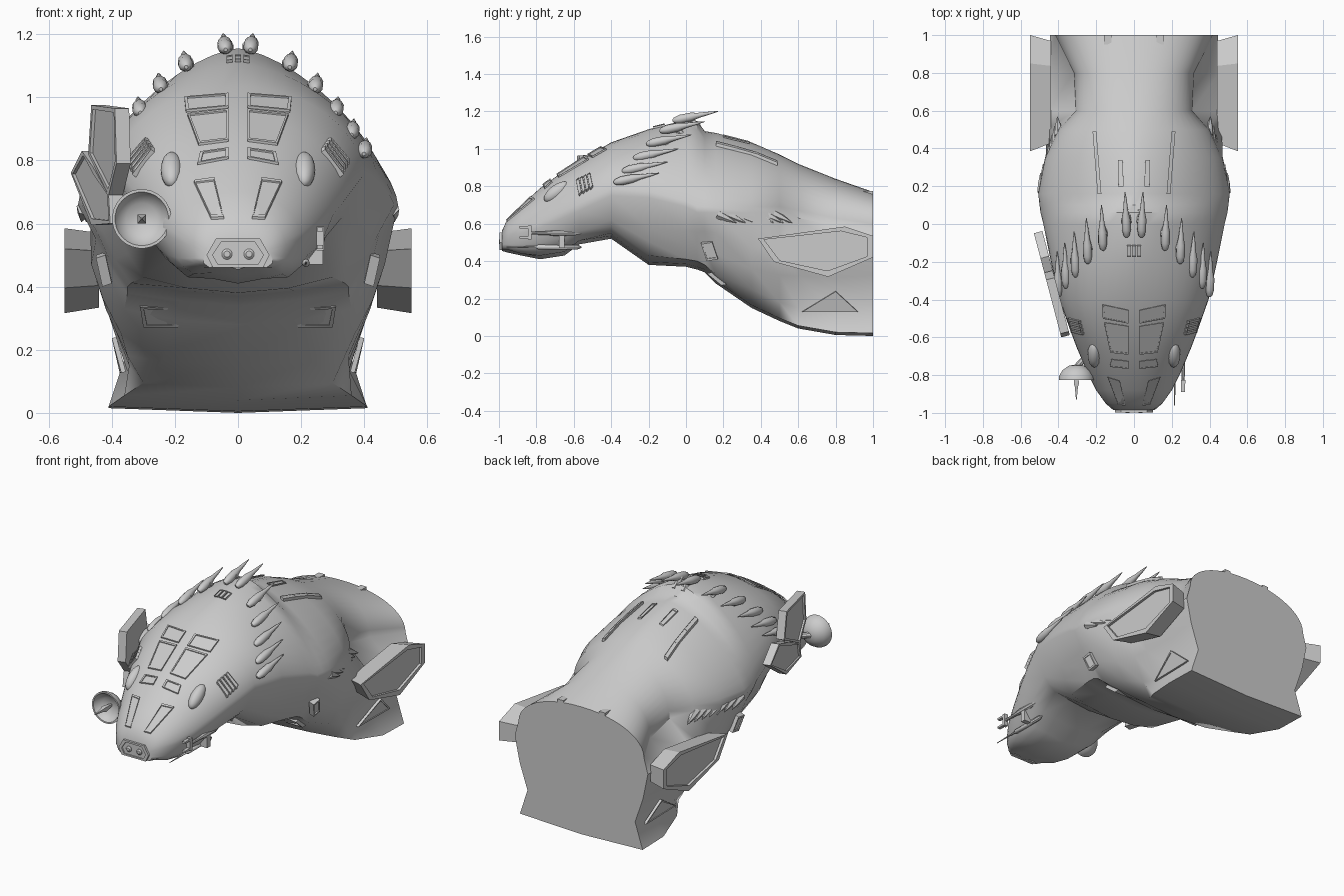
import bpy, bmesh, math
from mathutils import Vector

if "Cube" in bpy.data.objects:
    bpy.data.objects.remove(bpy.data.objects["Cube"])

grey = bpy.data.materials.new("hull grey")
grey.use_nodes = True
grey.diffuse_color = (0.6, 0.6, 0.6, 1)
grey.node_tree.nodes["Principled BSDF"].inputs["Base Color"].default_value = (0.6, 0.6, 0.6, 1)

# Hull stations: y, top z, half width, edge z, roundness of the arch
UPPER = [(-.985, .56, .10, .51, 2.2), (-.95, .635, .15, .53, 2.1), (-.88, .70, .20, .55, 2), (-.78, .79, .25, .58, 2),
         (-.65, .885, .305, .635, 2.1), (-.57, .935, .335, .67, 2.1), (-.4, 1.035, .395, .75, 1.95),
         (-.2, 1.105, .44, .74, 1.7), (0, 1.155, .48, .69, 1.5), (.06, 1.15, .495, .66, 1.5), (.1, 1.095, .5, .66, 1.55),
         (.16, 1.085, .507, .66, 1.5), (.35, 1.035, .47, .66, 1.6), (.5, .97, .40, .66, 1.8), (.6, .92, .31, .63, 2.1),
         (.8, .84, .32, .59, 2.2), (1, .77, .42, .57, 2.1)]
# Belly at the same stations: bilge x, z, chine x, z, keel edge x, keel z
LOWER = [(.11, .49, .09, .46, .05, .455), (.15, .49, .11, .46, .06, .445), (.19, .49, .14, .44, .07, .43),
         (.22, .5, .16, .43, .08, .41), (.26, .53, .18, .45, .1, .43), (.28, .56, .2, .51, .11, .49),
         (.33, .62, .25, .55, .14, .52), (.38, .58, .3, .43, .16, .38), (.42, .56, .34, .41, .18, .37),
         (.44, .56, .35, .4, .18, .355), (.445, .56, .35, .38, .18, .34), (.45, .55, .36, .33, .2, .28),
         (.465, .47, .37, .25, .24, .15), (.465, .47, .35, .18, .3, .08), (.455, .49, .345, .15, .36, .04),
         (.45, .49, .35, .13, .41, .005), (.445, .48, .36, .17, .41, 0)]


def top_point(x, y, lift=0.0):
    """Point on the upper hull above (x, y)."""
    for a, b in zip(UPPER, UPPER[1:]):
        if a[0] <= y <= b[0]:
            t = (y - a[0]) / (b[0] - a[0])
            _, zt, w, ze, p = [m + (n - m) * t for m, n in zip(a, b)]
            u = max(0, 1 - min(1, abs(x) / w) ** p)
            return Vector((x, y, ze + (zt - ze) * u ** (1 / p) + lift))


def finish(name, bm, angle=35):
    bmesh.ops.recalc_face_normals(bm, faces=bm.faces)
    mesh = bpy.data.meshes.new(name)
    bm.to_mesh(mesh)
    bm.free()
    mesh.materials.append(grey)
    ob = bpy.data.objects.new(name, mesh)
    bpy.context.collection.objects.link(ob)
    bpy.ops.object.select_all(action='DESELECT')
    ob.select_set(True)
    bpy.context.view_layer.objects.active = ob
    bpy.ops.object.shade_smooth_by_angle(angle=math.radians(angle))


def loft(bm, rings):
    rings = [[bm.verts.new(p) for p in ring] for ring in rings]
    n = len(rings[0])
    for a, b in zip(rings, rings[1:]):
        for i in range(n):
            j = (i + 1) % n
            bm.faces.new((a[i], a[j], b[j], b[i]))
    bm.faces.new(rings[0])
    bm.faces.new(rings[-1])


def panel(name, pts, out, rim=.012, sink=.008, spread=1.0):
    """Slab pushed along out, its outer face framed and recessed."""
    pts, out = [Vector(p) for p in pts], Vector(out)
    mid = sum(pts, Vector()) / len(pts)
    outer = [p + out for p in pts]
    base = [mid + (p - mid) * spread for p in pts]
    inner = []
    for p in outer:
        d = mid + out - p
        inner.append(p + d * min(.4, rim * 1.3 / d.length))
    low = [p - out.normalized() * sink for p in inner]
    bm = bmesh.new()
    loft(bm, [base, outer, inner, low])
    finish(name, bm, 20)


def lathe(name, start, axis, profile, sides=12):
    """Turned shape: profile of (distance along axis, radius)."""
    start, axis = Vector(start), Vector(axis).normalized()
    side = axis.orthogonal().normalized()
    up = axis.cross(side)
    bm = bmesh.new()
    loft(bm, [[start + axis * t + (side * math.cos(k * math.tau / sides) + up * math.sin(k * math.tau / sides)) * r
               for k in range(sides)] for t, r in profile])
    finish(name, bm, 40)


def box(name, lo, hi):
    bm = bmesh.new()
    (a, b, c), (d, e, f) = lo, hi
    loft(bm, [[(a, b, z), (d, b, z), (d, e, z), (a, e, z)] for z in (c, f)])
    finish(name, bm)


def mirror_points(pts, s):
    return [(s * p[0], *p[1:]) for p in pts]


# Main hull
rings = []
for (y, zt, w, ze, p), (x2, z2, x3, z3, x4, zb) in zip(UPPER, LOWER):
    half = []
    for k in range(13):
        a = math.pi / 2 * k / 12
        half.append((w * math.sin(a) ** (2 / p), ze + (zt - ze) * max(0, math.cos(a)) ** (2 / p)))
    half += [(x2, z2), ((x2 + x3) / 2 + .01, (z2 + z3) / 2), (x3, z3), (x4, zb + .015), (0, zb)]
    left = [(x, y, z) for x, z in half]
    rings.append(left + [(-x, y, z) for x, y, z in left[-2:0:-1]])
bm = bmesh.new()
loft(bm, rings)
finish("hull", bm, 42)

# Snout plate with two round sensors
panel("snout_plate", [(.1, -.975, .5), (.08, -.975, .46), (-.08, -.975, .46), (-.1, -.975, .5),
                      (-.07, -.975, .552), (.07, -.975, .552)], (0, -.023, 0), .015, .008)

WINDOWS = {"upper_window": [(.03, -.455), (.17, -.425), (.165, -.5), (.03, -.525)],
           "main_window": [(.03, -.54), (.16, -.52), (.125, -.68), (.03, -.69)],
           "lower_window": [(.03, -.725), (.12, -.715), (.128, -.755), (.03, -.765)],
           "snout_panel": [(.075, -.83), (.14, -.81), (.085, -.955), (.045, -.96)],
           "dorsal_slot": [(.055, .2), (.085, .2), (.085, .34), (.06, .34)]}
# Crest spikes: bulb x, y, z
SPIKES = [(.04, -.05, 1.155), (.165, -.12, 1.1), (.245, -.19, 1.03), (.31, -.26, .955), (.36, -.32, .885), (.4, -.365, .825)]

for s, side in ((1, "left"), (-1, "right")):
    lathe(side + "_snout_sensor", (s * .035, -.98, .503), (0, -1, 0), [(0, .017), (.014, .017), (.02, .01)])

    # Glazing and slots that follow the upper hull
    for name, outline in WINDOWS.items():
        panel(side + "_" + name, [top_point(s * x, y, .005) for x, y in outline], (0, -.002, .008), .009, .005)

    # Long ribs bordering the rear deck
    for k in range(3):
        ya, yb = .16 + k * .11, .27 + k * .11
        xa, xb = .16 + ya * .08, .16 + yb * .08
        panel(f"{side}_deck_rib_{k}", [top_point(s * x, y, -.005) for x, y in
              ((xa, ya), (xa + .02, ya), (xb + .02, yb), (xb, yb))], (0, 0, .022), .003, .002)

    # Eye bumps
    bm = bmesh.new()
    bmesh.ops.create_uvsphere(bm, u_segments=16, v_segments=10, radius=1)
    for v in bm.verts:
        x, y, z = v.co
        v.co = Vector((s * .21, -.69, .77)) + Vector((s * x * .035, y * .07, z * .045 + y * .035))
    finish(side + "_eye_bump", bm, 60)

    # Cheek louvres
    for k in range(4):
        x, y = .262 + k * .006, -.585 + k * .02
        panel(f"{side}_louvre_{k}", [top_point(s * a, b, -.004) for a, b in
              ((x, y), (x + .06, y + .015), (x + .06, y + .029), (x, y + .014))], (s * .014, -.004, .01), .003, .004)

    # Crest of swept spikes on short feet
    for k, (x, y, z) in enumerate(SPIKES):
        lathe(f"{side}_crest_spike_{k}", (s * x, y, z), (s * .008, .24, .05),
              [(-.022, .006), (-.012, .016), (.02, .024), (.08, .023), (.12, .014), (.18, .008), (.225, .002)], 10)
        lathe(f"{side}_spike_foot_{k}", (s * (x - .01), y + .12, z - .035), (0, -.8, .6), [(0, .014), (.08, .016)], 6)

    # Gill spines under the shell edge
    for k in range(7):
        y = .17 + k * .05
        lathe(f"{side}_gill_spine_{k}", (s * (.477 - .3 * (y - .2)), y, .65), (s * .01, .1, -.045),
              [(0, .026), (.05, .018), (.11, .001)], 6)

    # Rear flank pod
    hexagon = [(.44, .385, .52), (.44, .85, .585), (.44, 1, .535), (.44, 1, .42), (.44, .76, .316), (.44, .47, .396)]
    panel(side + "_flank_pod", mirror_points(hexagon, s), (s * .11, 0, 0), .025, .015, .88)

    # Belly vents, flank hatch and fin plate
    panel(side + "_belly_vent", mirror_points([(.18, .2, .34), (.31, .17, .345), (.30, .25, .28), (.19, .25, .28)], s),
          (0, -.06, -.01), .012, .015)
    panel(side + "_flank_hatch", mirror_points([(.42, .08, .5), (.42, .14, .51), (.40, .17, .42), (.40, .11, .41)], s),
          (s * .03, 0, -.01), .01, .006)
    panel(side + "_fin_plate", mirror_points([(.355, .62, .13), (.385, .8, .24), (.36, .92, .13)], s),
          (s * .015, 0, -.003), .01, .005)
    box(side + "_rear_clip", (s * .14 - .02, .95, .74), (s * .14 + .02, 1, .775))

# Small lights ahead of the crest
for k in (-1, 0, 1):
    panel(f"crest_light_{k + 1}", [top_point(k * .027 + a, b, -.003) for a, b in
          ((-.01, -.17), (.01, -.17), (.01, -.11), (-.01, -.11))], (0, -.006, .012), .004, .004)


# Twin shield slabs on the right shoulder
def shoulder(x, z):
    return (x, -.6 + (-.385 - x) * 3.8, z)


SHIELDS = {"upper": [(-.465, .975), (-.39, .965), (-.385, .79), (-.41, .69), (-.475, .82)],
           "lower": [(-.495, .83), (-.53, .76), (-.465, .595), (-.405, .6), (-.41, .69), (-.46, .78)]}
for name, outline in SHIELDS.items():
    pts = [Vector(shoulder(x, z)) + Vector((.045, .012, 0)) for x, z in outline]
    panel(name + "_shoulder_shield", pts, (-.045, -.012, 0), .016, .01)
lathe("shield_strut", (-.34, -.3, .75), (-1, -.25, 0), [(0, .03), (.09, .03)], 8)

# Dish with feed horn and arm
dish = (-.305, -.825, .615)
bowl = [(.08, .01), (.075, .04), (.05, .075), (.02, .092), (0, .094), (0, .085), (.02, .075), (.04, .05), (.05, .01)]
lathe("dish_bowl", dish, (0, 1, 0), bowl, 28)
lathe("dish_feed", dish, (0, -1, 0), [(-.05, .008), (.02, .02), (.035, .012), (.105, .003)], 4)
lathe("dish_arm", (-.305, -.76, .615), (.6, .7, 0), [(0, .018), (.13, .014)], 8)

# Twin probes on the left cheek
lathe("long_probe", (.215, -.96, .475), (0, 1, 0), [(0, .002), (.16, .006), (.17, .013), (.38, .013), (.4, .004)], 8)
lathe("upper_probe", (.26, -.84, .55), (0, 1, 0), [(0, .008), (.1, .01), (.14, .016), (.24, .016), (.28, .005)], 8)
for z in (.52, .575):
    box("probe_claw", (.25, -.89, z), (.27, -.83, z + .012))
box("claw_bridge", (.248, -.845, .515), (.272, -.825, .59))
box("probe_bracket", (.2, -.68, .47), (.27, -.65, .555))
